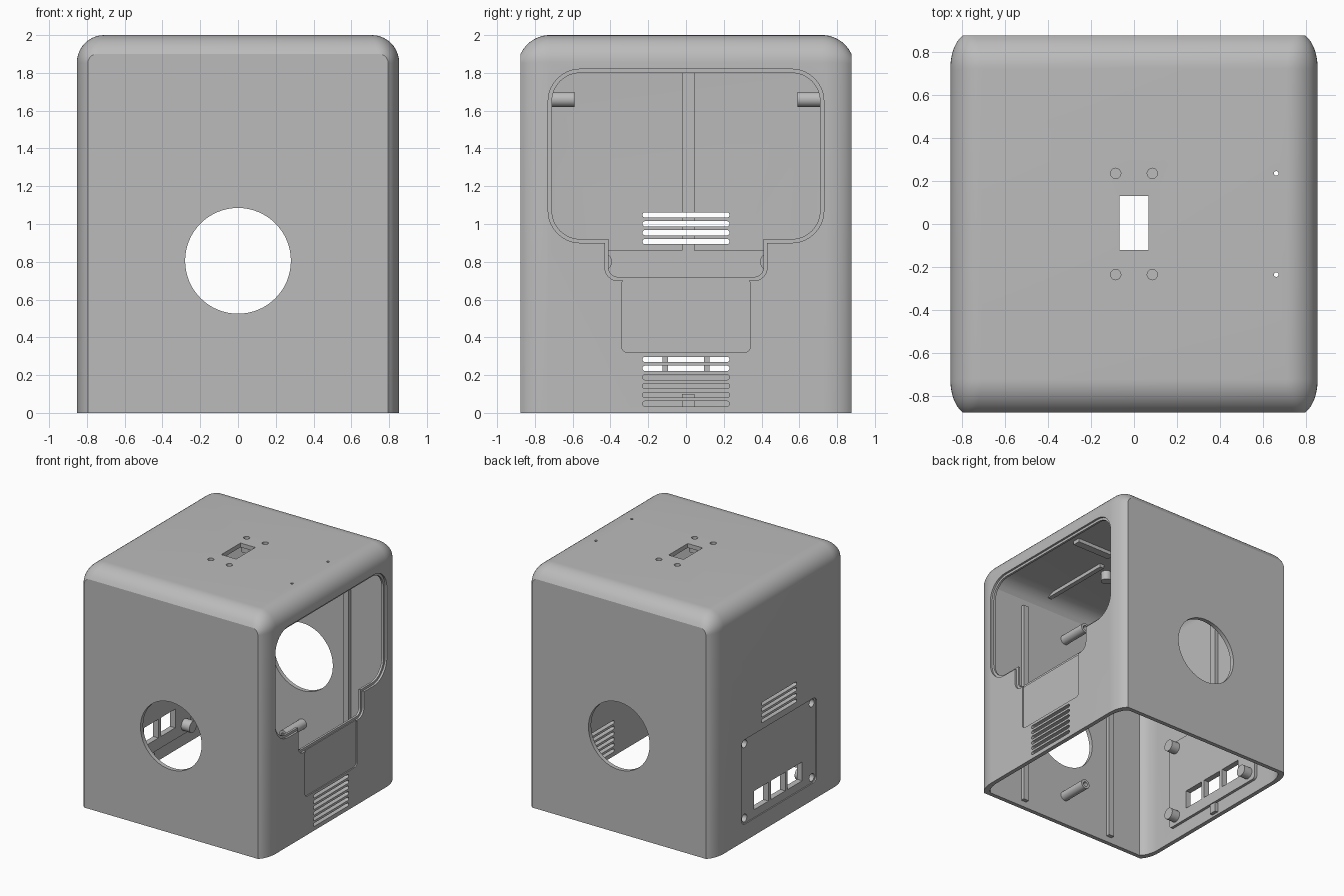
import bpy, bmesh
from math import sin, cos, pi, sqrt

if "Cube" in bpy.data.objects:
    bpy.data.objects.remove(bpy.data.objects["Cube"], do_unlink=True)

HW, HY, TOP, WALL = 0.853, 0.876, 2.0, 0.035

grey = bpy.data.materials.new("plain grey plastic")
grey.use_nodes = True
grey.diffuse_color = (0.5, 0.5, 0.5, 1)
grey.node_tree.nodes["Principled BSDF"].inputs["Base Color"].default_value = (0.5, 0.5, 0.5, 1)


def finish(name, bm):
    bmesh.ops.recalc_face_normals(bm, faces=bm.faces)
    mesh = bpy.data.meshes.new(name)
    bm.to_mesh(mesh)
    bm.free()
    obj = bpy.data.objects.new(name, mesh)
    bpy.context.collection.objects.link(obj)
    mesh.materials.append(grey)
    return obj


def loft(name, rings):
    """Solid through a list of equally long rings of points."""
    bm = bmesh.new()
    add_loft(bm, rings)
    return finish(name, bm)


def add_loft(bm, rings):
    rows = [[bm.verts.new(p) for p in ring] for ring in rings]
    n = len(rows[0])
    for a, b in zip(rows, rows[1:]):
        for i in range(n):
            j = (i + 1) % n
            bm.faces.new((a[i], a[j], b[j], b[i]))
    bm.faces.new(rows[0])
    bm.faces.new(rows[-1])


def prisms(name, axis, lo, hi, profiles):
    """Separate flat-ended prisms along one axis, in one object."""
    place = {"X": lambda a, b, d: (d, a, b),
             "Y": lambda a, b, d: (a, d, b),
             "Z": lambda a, b, d: (a, b, d)}[axis]
    bm = bmesh.new()
    for prof in profiles:
        add_loft(bm, [[place(a, b, d) for a, b in prof] for d in (lo, hi)])
    return finish(name, bm)


def circle(cx, cy, r, n=24):
    return [(cx + r * cos(2 * pi * i / n), cy + r * sin(2 * pi * i / n)) for i in range(n)]


def rect(x0, x1, y0, y1, r=0.0, n=8):
    if r == 0:
        return [(x0, y0), (x1, y0), (x1, y1), (x0, y1)]
    pts = []
    corners = ((x1 - r, y1 - r), (x0 + r, y1 - r), (x0 + r, y0 + r), (x1 - r, y0 + r))
    for k, (cx, cy) in enumerate(corners):
        for i in range(n + 1):
            a = pi / 2 * (k + i / n)
            pts.append((cx + r * cos(a), cy + r * sin(a)))
    return pts


def cut(cutter, *targets):
    for obj in targets:
        mod = obj.modifiers.new("cut", "BOOLEAN")
        mod.operation, mod.solver, mod.object = "DIFFERENCE", "EXACT", cutter
        bpy.context.view_layer.objects.active = obj
        bpy.ops.object.modifier_apply(modifier=mod.name)
    bpy.data.objects.remove(cutter, do_unlink=True)


def section(y, inset, base):
    """Arched cross-section of the case, shrinking towards the flat ends."""
    s = max(0, abs(y) - 0.72)
    drop = 0.172 - sqrt(0.172 ** 2 - s * s)
    w, top = HW - 0.58 * drop - inset, TOP - drop - inset
    r = max(0.015, 0.145 - 0.95 * drop - inset)
    arc = [(w - r + r * cos(pi / 2 * i / 10), top - r + r * sin(pi / 2 * i / 10)) for i in range(11)]
    half = [(w, base)] + arc
    pts = half + [(-x, z) for x, z in reversed(half)]
    return [(x, y * (HY - inset) / HY, z) for x, z in pts]


# Hollow case, open underneath
ends = [0.72 + (HY - 0.72) * i / 10 for i in range(11)]
stations = [-y for y in reversed(ends)] + ends
case = loft("case_shell", [section(y, 0, 0) for y in stations])
cut(loft("cavity", [section(y, WALL, -0.1) for y in stations]), case)

# Inner ribs
side_rib = prisms("side_wall_ribs", "X", -0.83, -0.79,
                  [rect(-0.02, 0.045, 0.02, 0.1), rect(-0.02, 0.045, 0.86, 1.8)])
for name, s in (("front", -1), ("back", 1)):
    prisms(name + "_wall_ribs", "Y", s * 0.85, s * 0.81,
           [rect(x - 0.025, x + 0.025, 0.05, 1.8) for x in (-0.45, 0.42)])
prisms("ceiling_ribs", "Z", 1.935, 1.975,
       [rect(0.18, 0.22, -0.8, -0.15), rect(0.18, 0.22, 0.15, 0.8),
        rect(0.25, 0.6, -0.02, 0.045), rect(-0.6, -0.25, -0.02, 0.045)])

# Round openings in front and back
cut(prisms("round_hole", "Y", -1, 1, [circle(0, 0.805, 0.28, 64)]), case)

# Side opening with a stepped rim and a narrower neck
cut(prisms("rim", "X", HW - 0.017, 1, [rect(-0.73, 0.73, 0.90, 1.82, 0.17)]), case)
cut(prisms("rim_neck", "X", HW - 0.017, 1, [rect(-0.43, 0.43, 0.70, 1.1, 0.07)]), case)
cut(prisms("opening", "X", 0.7, 1, [rect(-0.71, 0.71, 0.92, 1.80, 0.15)]), case)
cut(prisms("opening_neck", "X", 0.7, 1, [rect(-0.41, 0.41, 0.72, 1.1, 0.05)]), case)
# Shallow panel below the neck
cut(prisms("panel", "X", HW - 0.01, 1, [rect(-0.34, 0.34, 0.32, 0.71, 0.03)]), case)


def slots(first, count):
    return [rect(-0.23, 0.23, first + 0.047 * i - 0.014, first + 0.047 * i + 0.014, 0.0135, 4)
            for i in range(count)]


# Vents on both sides
cut(prisms("low_vents", "X", 0.7, 1, slots(0.048, 6)), case)
cut(prisms("high_vents", "X", -1, -0.7, slots(0.907, 4)), case, side_rib)

# Connector plate: shallow recess, inner backing, corner bosses and three ports
corners = [(y, z) for y in (-0.44, 0.44) for z in (0.185, 0.8)]
backing = prisms("connector_backing", "X", -HW + WALL - 0.003, -0.795,
                 [rect(-0.52, 0.52, 0.11, 0.86, 0.03)])
bosses = prisms("connector_bosses", "X", -0.815, -0.72, [circle(y, z, 0.048) for y, z in corners])
cut(prisms("recess", "X", -1, -HW + 0.01, [rect(-0.49, 0.49, 0.14, 0.84, 0.04)]), case)
cut(prisms("ports", "X", -1, -0.7,
           [rect(y - 0.095, y + 0.095, 0.205, 0.36) for y in (-0.22, 0, 0.22)]), case, backing)
cut(prisms("screws", "X", -1, -0.74, [circle(y, z, 0.032) for y, z in corners]),
    case, backing, bosses)

# Roof window, screw bosses and pin holes
pegs = [(x, y) for x in (-0.085, 0.085) for y in (-0.235, 0.235)]
roof_bosses = prisms("roof_bosses", "Z", 1.89, 1.97, [circle(x, y, 0.042) for x, y in pegs])
cut(prisms("roof_window", "Z", 1.8, 2.1, [rect(-0.068, 0.068, -0.12, 0.13)]), case)
cut(prisms("roof_screws", "Z", 1.91, 2.1, [circle(x, y, 0.024) for x, y in pegs]),
    case, roof_bosses)
cut(prisms("pin_holes", "Z", 1.8, 2.1, [circle(0.66, y, 0.011, 12) for y in (-0.235, 0.235)]), case)

# Mounting posts above and below the round openings
for name, s in (("front", -1), ("back", 1)):
    posts = prisms(name + "_posts", "Y", s * 0.85, s * 0.59,
                   [circle(0, z, 0.04) for z in (0.25, 1.66)])
    cut(prisms("bore", "Y", s * 0.7, s * 0.5, [circle(0, z, 0.02) for z in (0.25, 1.66)]), posts)

# Smooth rounded surfaces, crisp edges
bpy.ops.object.select_all(action="DESELECT")
for obj in bpy.context.collection.objects:
    if obj.type == "MESH" and grey.name in obj.data.materials:
        obj.select_set(True)
bpy.context.view_layer.objects.active = case
bpy.ops.object.shade_smooth_by_angle(angle=pi / 7)
